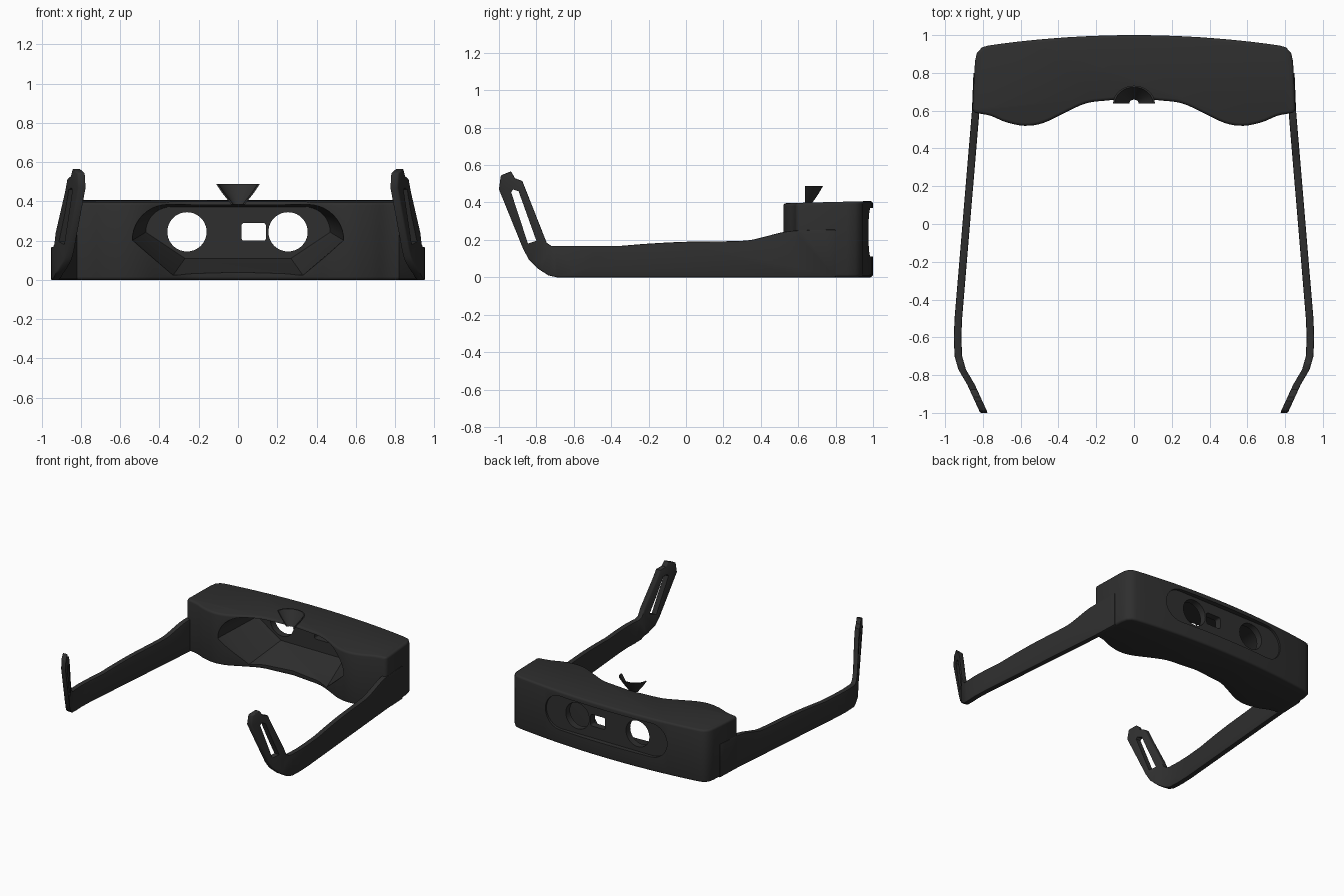
import bpy, bmesh, math
from mathutils import Vector

if "Cube" in bpy.data.objects:
    bpy.data.objects.remove(bpy.data.objects["Cube"])

black = bpy.data.materials.new("matte_black")
black.use_nodes = True
black.diffuse_color = (0.028, 0.028, 0.028, 1)
black.node_tree.nodes["Principled BSDF"].inputs["Base Color"].default_value = black.diffuse_color
black.node_tree.nodes["Principled BSDF"].inputs["Roughness"].default_value = 0.7


def loft(name, rings, caps=True):
    """Join equal-length closed rings of points into a solid."""
    bm = bmesh.new()
    loops = [[bm.verts.new(p) for p in ring] for ring in rings]
    n = len(loops[0])
    for a, b in zip(loops, loops[1:]):
        for i in range(n):
            j = (i + 1) % n
            bm.faces.new((a[i], a[j], b[j], b[i]))
    if caps:
        bm.faces.new(loops[0])
        bm.faces.new(loops[-1])
    bmesh.ops.recalc_face_normals(bm, faces=bm.faces)
    mesh = bpy.data.meshes.new(name)
    bm.to_mesh(mesh)
    bm.free()
    ob = bpy.data.objects.new(name, mesh)
    bpy.context.collection.objects.link(ob)
    mesh.materials.append(black)
    return ob


def activate(ob):
    bpy.ops.object.select_all(action='DESELECT')
    ob.select_set(True)
    bpy.context.view_layer.objects.active = ob


def apply(ob, kind, **settings):
    activate(ob)
    mod = ob.modifiers.new(kind.lower(), kind)
    for key, value in settings.items():
        setattr(mod, key, value)
    bpy.ops.object.modifier_apply(modifier=mod.name)


def cut(ob, cutter):
    cutter.hide_render = True
    apply(ob, 'BOOLEAN', operation='DIFFERENCE', solver='EXACT', object=cutter)
    bpy.data.objects.remove(cutter)


def smooth(ob):
    activate(ob)
    bpy.ops.object.shade_smooth_by_angle(angle=math.radians(32))


def curve_through(points, steps=4):
    """Catmull-Rom curve through 2D points."""
    pts = [Vector(p) for p in points]
    pts = [2 * pts[0] - pts[1]] + pts + [2 * pts[-1] - pts[-2]]
    out = []
    for a, b, c, d in zip(pts, pts[1:], pts[2:], pts[3:]):
        for s in range(steps):
            t = s / steps
            out.append(0.5 * (2 * b + (c - a) * t + (2 * a - 5 * b + 4 * c - d) * t * t
                              + (3 * b - a - 3 * c + d) * t ** 3))
    return out + [pts[-2]]


def rounded(half_w, low, high, y, r, x=0, steps=10):
    """Rounded rectangle in the xz plane at depth y."""
    ring = []
    for k, (sx, sz) in enumerate(((1, 1), (-1, 1), (-1, -1), (1, -1))):
        cz = high - r if sz > 0 else low + r
        for i in range(steps + 1):
            a = math.pi / 2 * (k + i / steps)
            ring.append((x + sx * (half_w - r) + r * math.cos(a), y, cz + r * math.sin(a)))
    return ring


# Visor body: half outline in plan, mirrored and extruded
brow = curve_through([(0, .668), (.13, .655), (.25, .64), (.36, .592), (.48, .535),
                      (.58, .52), (.68, .54), (.76, .573), (.85, .59)])
rear = [(.855, .61), (.848, .75), (.842, .86), (.832, .905), (.805, .935), (.77, .945)]
rear += [(.7 * k / 8, 1 - .045 * (k / 8) ** 2) for k in range(8, -1, -1)]
half = [tuple(p) for p in brow] + rear
outline = half + [(-x, y) for x, y in half[-2:0:-1]]
body = loft("visor_body", [[(x, y, 0) for x, y in outline],
                           [(x, y, .396 + .025 * (y - .52)) for x, y in outline]])
apply(body, 'BEVEL', width=.016, segments=3, limit_method='ANGLE', angle_limit=math.radians(50))


# Eye cavity: round top corners, slanted lower corners, narrowing to the rear
def cavity_ring(w, low, high, y):
    upper = rounded(w, low, high, y, (high - low) / 2 - .002)[:22]
    return upper + [(-w + .2, y, low), (w - .2, y, low)]


cut(body, loft("cavity_cutter", [cavity_ring(.545, .012, .386, .45),
                                 cavity_ring(.53, .025, .384, .62),
                                 cavity_ring(.47, .11, .372, .91)]))

# Shallow rear panel recess, two lens openings and a sensor window
cut(body, loft("recess_cutter", [rounded(.52, .11, .37, y, .129) for y in (.962, 1.1)]))
for x in (-.26, .255):
    cut(body, loft("lens_cutter", [rounded(.1, .145, .345, y, .0995, x) for y in (.85, 1.1)]))
cut(body, loft("sensor_cutter", [rounded(.062, .2, .29, y, .012, .08, 3) for y in (.85, 1.1)]))
smooth(body)

# Flared half-funnel clip on the brow
def funnel_ring(r, z, wall=.01, steps=16):
    arc = [math.pi * i / steps for i in range(steps + 1)]
    outer = [(r * math.cos(a), .637 + .86 * r * math.sin(a), z) for a in arc]
    q = r - wall
    inner = [(q * math.cos(a), .637 + .86 * q * math.sin(a), z) for a in reversed(arc)]
    return outer + inner


clip = loft("brow_clip", [funnel_ring(.035, .385), funnel_ring(.05, .405),
                          funnel_ring(.082, .445), funnel_ring(.111, .488)])
smooth(clip)

# Temples: side profile with a slotted ear hook, bent inward in plan
bottom = [(.8, 0), (-.69, 0), (-.735, .01), (-.79, .045), (-.84, .095), (-.87, .15)]
hook = [(-1, .47), (-.99, .545), (-.935, .567), (-.915, .53), (-.875, .515)]
top = [(-.745, .185), (-.72, .168)]
top += [tuple(p) for p in curve_through([(-.35, .168), (-.2, .18), (0, .19), (.3, .195),
                                         (.4, .212), (.52, .242), (.62, .252), (.8, .256)], 3)]
profile = bottom + hook + top
slot = [(-.935, .455), (-.925, .47), (-.895, .46), (-.8, .195), (-.845, .18)]
plan = [(-1.02, .785), (-.85, .863), (-.77, .91), (-.7, .93), (-.6, .934), (-.5, .93),
        (.6, .838), (.85, .828)]


def bend(y):
    for (y0, x0), (y1, x1) in zip(plan, plan[1:]):
        if y <= y1:
            return x0 + (x1 - x0) * (y - y0) / (y1 - y0)
    return plan[-1][1]


for name, side in (("left_temple", 1), ("right_temple", -1)):
    temple = loft(name, [[(x, y, z) for y, z in profile] for x in (-.02, .02)])
    apply(temple, 'BEVEL', width=.006, segments=2, limit_method='ANGLE',
          angle_limit=math.radians(60))
    cut(temple, loft("slot_cutter", [[(x, y, z) for y, z in slot] for x in (-.1, .1)]))
    bm = bmesh.new()
    bm.from_mesh(temple.data)
    bmesh.ops.triangulate(bm, faces=bm.faces)
    for y, _ in plan[1:-1]:
        bmesh.ops.bisect_plane(bm, geom=bm.verts[:] + bm.edges[:] + bm.faces[:],
                               plane_co=(0, y, 0), plane_no=(0, 1, 0))
    for v in bm.verts:
        v.co.x = side * (bend(v.co.y) + v.co.x)
    bmesh.ops.recalc_face_normals(bm, faces=bm.faces)
    bm.to_mesh(temple.data)
    bm.free()
    smooth(temple)
